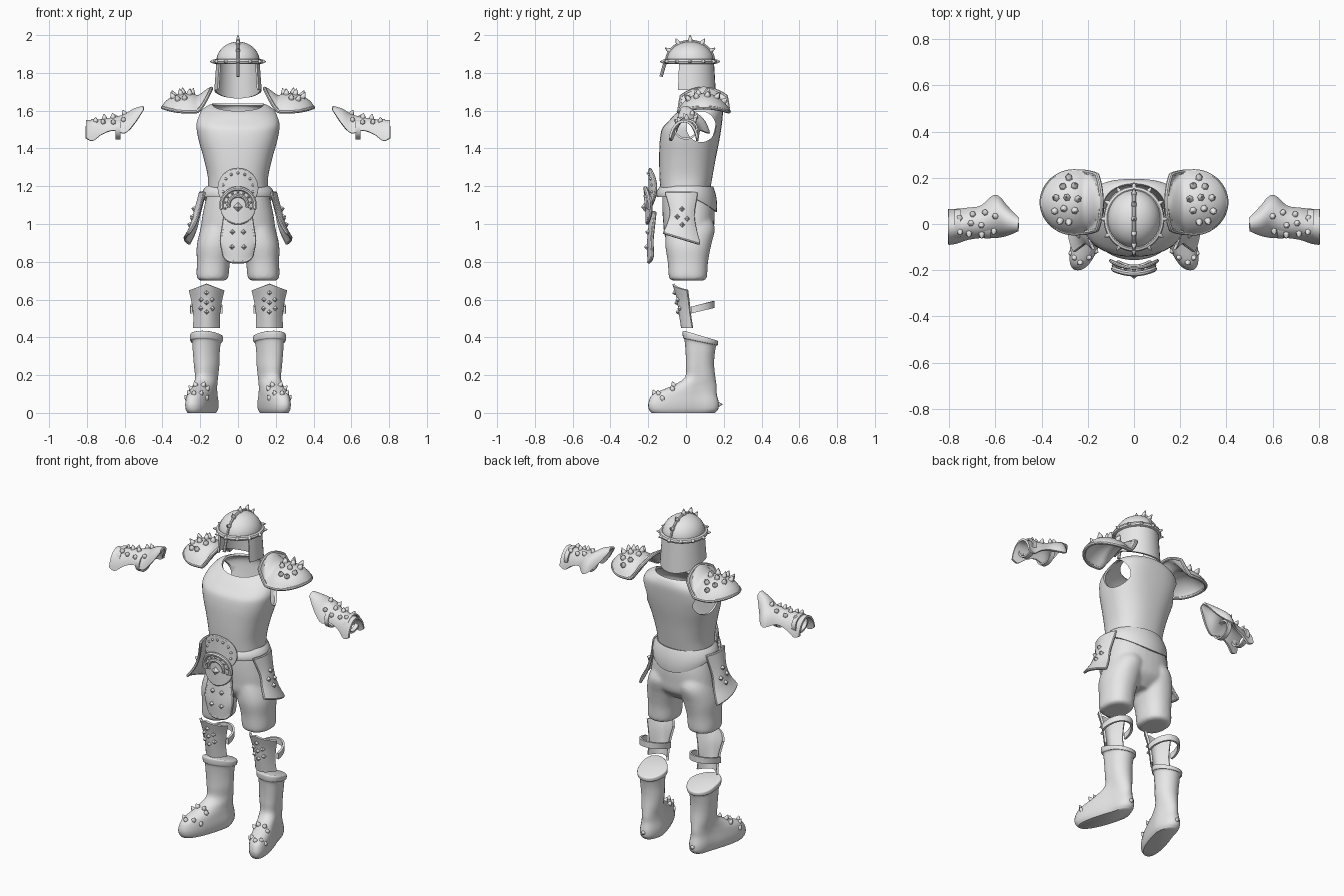
import bpy, bmesh, math
from mathutils import Vector

if "Cube" in bpy.data.objects:
    bpy.data.objects.remove(bpy.data.objects["Cube"])
V, pi = Vector, math.pi

steel = bpy.data.materials.new("plain_grey")
steel.diffuse_color = (0.8, 0.8, 0.8, 1)
steel.use_nodes = True
steel.node_tree.nodes["Principled BSDF"].inputs["Base Color"].default_value = steel.diffuse_color


def spline(rows, t):
    """Smooth interpolation through rows, t in 0..1."""
    k = t * (len(rows) - 1)
    i = min(int(k), len(rows) - 2)
    f = k - i
    g = lambda j: rows[max(0, min(j, len(rows) - 1))]
    return [0.5 * (2 * b + (c - a) * f + (2 * a - 5 * b + 4 * c - d) * f * f + (3 * b - a - 3 * c + d) * f ** 3)
            for a, b, c, d in zip(g(i - 1), g(i), g(i + 1), g(i + 2))]


def finish(name, data, mods=(), mirror=False, angle=40):
    """Make an object, bake its modifiers, shade it."""
    if isinstance(data, bmesh.types.BMesh):
        bmesh.ops.recalc_face_normals(data, faces=data.faces)
        me = bpy.data.meshes.new(name)
        data.to_mesh(me)
        data.free()
    else:
        me = data
    ob = bpy.data.objects.new(name, me)
    bpy.context.collection.objects.link(ob)
    mods = list(mods) + ([("MIRROR", {})] if mirror else [])
    for kind, props in mods:
        m = ob.modifiers.new(kind, kind)
        for key, val in props.items():
            setattr(m, key, val)
    if mods:
        baked = bpy.data.meshes.new_from_object(ob.evaluated_get(bpy.context.evaluated_depsgraph_get()))
        ob.modifiers.clear()
        ob.data = baked
    ob.data.materials.clear()
    ob.data.materials.append(steel)
    bpy.ops.object.select_all(action='DESELECT')
    ob.select_set(True)
    bpy.context.view_layer.objects.active = ob
    bpy.ops.object.shade_smooth_by_angle(angle=math.radians(angle))
    return ob


def loft(bm, rows, steps=24, n=32, caps=(True, True), warp=None):
    """Stack of rings; row = cx, cy, z, rx, ry, squareness."""
    rings = []
    for i in range(steps + 1):
        cx, cy, z, rx, ry, p = spline(rows, i / steps)
        ring = []
        for k in range(n):
            c, s = math.cos(2 * pi * k / n), math.sin(2 * pi * k / n)
            co = V((cx + rx * math.copysign(abs(c) ** (2 / p), c), cy + ry * math.copysign(abs(s) ** (2 / p), s), z))
            ring.append(bm.verts.new(warp(co) if warp else co))
        rings.append(ring)
    for a, b in zip(rings, rings[1:]):
        for k in range(n):
            bm.faces.new((a[k], a[(k + 1) % n], b[(k + 1) % n], b[k]))
    for cap, ring in zip(caps, (rings[0], rings[-1])):
        if cap:
            bm.faces.new(ring)
    return bm


def tube(name, pts, r, closed=True, mirror=False):
    cu = bpy.data.curves.new(name, 'CURVE')
    cu.dimensions, cu.bevel_depth, cu.bevel_resolution, cu.use_fill_caps = '3D', r, 2, True
    sp = cu.splines.new('POLY')
    sp.points.add(len(pts) - 1)
    for p, co in zip(sp.points, pts):
        p.co = (*co, 1)
    sp.use_cyclic_u = closed
    tmp = bpy.data.objects.new("tmp", cu)
    bpy.context.collection.objects.link(tmp)
    me = bpy.data.meshes.new_from_object(tmp.evaluated_get(bpy.context.evaluated_depsgraph_get()))
    bpy.data.objects.remove(tmp)
    return finish(name, me, mirror=mirror)


def spikes(name, spots, r, h, sides=6, mirror=False):
    """Studs with a short foot and a pointed tip, spots = (position, normal)."""
    bm = bmesh.new()
    for p, n in spots:
        m = n.to_track_quat('Z', 'Y').to_matrix().to_4x4()
        for r1, r2, z0, z1 in ((r, r * .85, -.008, h * .3), (r * .85, .002, h * .3, h)):
            m.translation = p + n * (z0 + z1) / 2
            bmesh.ops.create_cone(bm, cap_ends=True, segments=sides, radius1=r1, radius2=r2, depth=z1 - z0, matrix=m)
    finish(name, bm, mirror=mirror, angle=62 if sides > 4 else 30)


def plate(name, f, thick=.014, rim=0, studs=(), sign=1, stud=(.016, .016, 4), n=20, mirror=False):
    """Curved sheet f(a, b) with a, b in -1..1, plus rolled rim and studs."""
    g = [-1 + 2 * i / n for i in range(n + 1)]
    bm = bmesh.new()
    vs = [[bm.verts.new(f(a, b)) for b in g] for a in g]
    for i in range(n):
        for j in range(n):
            bm.faces.new((vs[i][j], vs[i + 1][j], vs[i + 1][j + 1], vs[i][j + 1]))
    bmesh.ops.remove_doubles(bm, verts=bm.verts, dist=1e-5)
    finish(name, bm, [("SOLIDIFY", dict(thickness=thick, offset=0))], mirror)
    if rim:
        edge = [(a, -1) for a in g[:-1]] + [(1, b) for b in g[:-1]]
        edge += [(-a, 1) for a in g[:-1]] + [(-1, -b) for b in g[:-1]]
        tube(name + "_rim", [f(a, b) for a, b in edge], rim, True, mirror)
    if studs:
        e, spots = .02, []
        for a, b in studs:
            nrm = (f(a + e, b) - f(a - e, b)).cross(f(a, b + e) - f(a, b - e)).normalized() * sign
            spots.append((f(a, b) + nrm * thick / 2, nrm))
        spikes(name + "_studs", spots, *stud, mirror=mirror)


def disk(a, b, k=.5):
    return a * math.sqrt(1 - k * b * b), b * math.sqrt(1 - k * a * a)


# Helmet: dome, brow band, crest, nose guard, neck guard
loft_dome = [(0, .022, 1.86 + .105 * math.sin(t), .114 * math.cos(t) + .001, .124 * math.cos(t) + .001, 2)
             for t in [pi / 2 * i / 8 for i in range(9)]]
finish("helmet_dome", loft(bmesh.new(), loft_dome, 16))
ring = lambda t, k=1: V((.118 * k * math.cos(t), .022 + .128 * k * math.sin(t), 1.86))
tube("helmet_band", [ring(2 * pi * i / 40) for i in range(40)], .014)
spikes("helmet_band_spikes", [(ring(t, 1.07), V((math.cos(t), math.sin(t), 0))) for t in [pi / 6 * i for i in range(12)]], .012, .022)
arch = lambda t: V((0, .022 + .125 * math.cos(t), 1.86 + .107 * math.sin(t)))
tube("helmet_crest", [arch(pi * i / 24) for i in range(25)], .008, False)
spikes("helmet_crest_spikes", [(arch(pi * i / 6) + V((0, 0, .004)), V((0, math.cos(pi * i / 6), math.sin(pi * i / 6)))) for i in range(1, 6)], .013, .029)
tube("nose_guard", [(0, -.105, 1.87), (0, -.118, 1.83), (0, -.132, 1.78)], .009, False)


def neck_guard(a, b):
    t, k = 2.1 * a, 1 + .1 * (1 - b) / 2
    low = 1.71 - .045 * max(0, math.cos(t))
    return V((.11 * k * math.sin(t), .025 + .118 * k * math.cos(t), low + (1.86 - low) * (b + 1) / 2))


plate("neck_guard", neck_guard, .01)

# Breastplate shell with arm holes and a scooped neckline
torso = [(0, -.005, 1.165, .16, .13, 2.3), (0, 0, 1.25, .16, .14, 2.4), (0, .008, 1.35, .182, .15, 2.4),
         (0, .02, 1.45, .21, .158, 2.5), (0, .035, 1.53, .222, .155, 2.6), (0, .055, 1.59, .205, .14, 2.6),
         (0, .065, 1.625, .165, .122, 2.3), (0, .07, 1.638, .135, .105, 2.1)]
scoop = lambda c: V((c.x, c.y, c.z - max(0, c.z - 1.5) * max(0, .08 - c.y) * 2.5))
bm = bmesh.new()
bmesh.ops.create_cone(bm, cap_ends=True, segments=32, radius1=.078, radius2=.078, depth=.3)
for v in bm.verts:
    v.co = V((v.co.z + .29, v.co.x + .08, v.co.y * 1.05 + 1.515))
cutter = finish("arm_hole_cutter", bm, mirror=True)
cutter.hide_render = True
finish("breastplate", loft(bmesh.new(), torso, 28, 48, (False, False), scoop),
       [("SOLIDIFY", dict(thickness=.012, offset=-1)), ("BOOLEAN", dict(object=cutter, operation='DIFFERENCE', solver='EXACT'))])
bpy.data.objects.remove(cutter)

# Shoulder guards


def shoulder(a, b):
    x, y = disk(a, b, .5 if a > 0 else .5 - .22 * min(1, -2 * a))
    lip = max(0, (-x - .4) / .6) ** 1.4
    dome = max(0, 1 - x * x - y * y) ** .8
    return V((.27 + .129 * x, .094 + (.133 - .008 * x) * y, 1.595 + .092 * dome + .122 * lip + .022 * max(0, x) ** 2))


plate("shoulder_guards", shoulder, .014, .01, [(-.1, .5), (.3, .5), (-.2, .1), (.15, .15), (.5, .15), (-.1, -.25),
      (.25, -.2), (.55, -.3), (.1, -.6), (.4, -.6), (.1, .75)], 1, (.017, .031, 6), mirror=True)

# Forearm guards with straps
ARM = [(.5, -.025, .02, 1.62, 1.605), (.55, -.046, .072, 1.605, 1.53), (.6, -.055, .122, 1.575, 1.48), (.66, -.055, .075, 1.56, 1.495),
       (.72, -.063, .065, 1.55, 1.475), (.77, -.08, .06, 1.545, 1.44), (.805, -.085, .06, 1.545, 1.455)]


def forearm(a, b):
    x, y0, y1, zt, zb = spline(ARM, (max(-1, min(1, a)) + 1) / 2)
    t = 1.35 * b
    return V((x, (y0 + y1) / 2 + (y1 - y0) / 2 * math.sin(t) / .976, zt - (zt - zb) * (1 - math.cos(t)) / .781))


plate("forearm_guards", forearm, .012, 0, [(-.35, .0), (-.3, -.5), (-.1, .3), (0, -.15), (0, -.6), (.2, .4), (.25, 0),
      (.3, -.45), (.55, .3), (.55, -.25)], 1, (.015, .024, 6), mirror=True)


def strap(name, f, thick=.01):
    plate(name, f, thick, mirror=True, n=24)


for label, cx in (("inner", .635), ("outer", .765)):
    strap(label + "_arm_straps", lambda a, b: V((cx + .013 * b, .058 * math.sin(pi * a), 1.502 + .05 * math.cos(pi * a))))

# Shorts: hips and closed legs fused together
bm = loft(bmesh.new(), [(0, .012, .87, .1, .07, 2), (0, .015, .93, .195, .125, 2.2), (0, .015, 1.0, .195, .135, 2.3),
                        (0, .012, 1.09, .18, .138, 2.3), (0, .0, 1.18, .158, .125, 2.3)])
for s in (1, -1):
    loft(bm, [(s * .135, .01, .7, .062, .08, 2.2), (s * .135, .01, .715, .083, .1, 2.3), (s * .13, .01, .8, .088, .107, 2.2),
              (s * .119, .012, .89, .099, .122, 2.2), (s * .1, .025, .98, .095, .128, 2.1), (s * .09, .02, 1.05, .07, .1, 2)])
finish("shorts", bm, [("REMESH", dict(mode='VOXEL', voxel_size=.01)), ("SMOOTH", dict(factor=.5, iterations=6))], angle=60)

# Belt, deepening to a point at the back


def belt(a, b):
    t = pi * a
    low = 1.145 - .08 * max(0, math.cos(t)) ** 1.5
    u, bulge = (b + 1) / 2, .008 * (1 - b * b)
    return V(((.182 - .022 * u + bulge) * math.sin(t), .004 + (.15 - .018 * u + bulge) * math.cos(t), low + (1.195 - low) * u))


plate("belt", belt, .018, n=36)

# Front plates: belly plate, medallion with arches, hanging flap


def round_plate(cz, r, y, bow):
    def f(a, b):
        x, z = disk(a, b)
        return V((r * x, y + bow * x * x, cz + r * z))
    return f


def arc(r, y, cz, bow, n=24):
    return [V((r * math.cos(t), y + bow * math.cos(t) ** 2, cz + r * math.sin(t))) for t in [-.25 + (pi + .5) * i / n for i in range(n + 1)]]


def rivets(name, pts, r):
    spikes(name, [(p, V((0, -1, 0))) for p in pts], r, .012, 8)


plate("belly_plate", round_plate(1.19, .1, -.19, .03), .016, .008)
rivets("belly_plate_rivets", arc(.08, -.196, 1.19, .02, 8), .009)
plate("medallion", round_plate(1.09, .085, -.205, .02), .018, .009, [(0, 0)], 1, (.026, .022, 4))
tube("medallion_outer_arch", arc(.088, -.215, 1.1, .02), .012, False)
tube("medallion_inner_arch", arc(.05, -.215, 1.1, .005), .01, False)
rivets("medallion_rivets", arc(.069, -.212, 1.1, .015, 8), .008)


def flap(a, b):
    hw, y = spline([(.075, -.197), (.088, -.2), (.078, -.193), (.068, -.185)], (b + 1) / 2)
    low = .8 + .035 * a ** 4
    return V((hw * a, y + .02 * a * a, low + (1.06 - low) * (b + 1) / 2))


plate("front_flap", flap, .014, .009, [(x, z) for x in (-.35, .35) for z in (.2, -.4)])

# Hip plates


def hip(a, b):
    z, y0, y1, x = spline([(.925, -.115, .068, .258), (.985, -.092, .05, .227), (1.06, -.08, .038, .206), (1.165, -.105, .055, .178)], (b + 1) / 2)
    return V((x + .022 * (1 - a * a), (y0 + y1) / 2 + (y1 - y0) / 2 * a, z - .028 * a * (1 - b) / 2))


plate("hip_plates", hip, .014, .008, [(0, .45), (-.4, .1), (.4, .1), (0, -.25)], mirror=True)

# Knee guards with straps


def knee(a, b):
    z, hw, yf, ys = spline([(.45, .067, -.02, .035), (.52, .066, -.033, .024), (.59, .076, -.045, .016), (.65, .09, -.066, .008)], (b + 1) / 2)
    return V((.166 + hw * a, yf + (ys - yf) * a * a, z + (1 - abs(a)) * .033 * (b + 1) / 2))


plate("knee_guards", knee, .012, 0, [(0, .55), (-.35, .3), (.35, .3), (0, .1), (-.4, -.1), (.4, -.1), (0, -.3)],
      1, (.015, .014, 4), mirror=True)


def knee_strap(a, b):
    t = 1.75 * a
    y = .045 + .1 * math.cos(t)
    return V((.168 + .08 * math.sin(t), y, .545 + .25 * (y - .03) + .018 * b))


strap("knee_straps", knee_strap, .012)

# Boots: foot turned outwards, slanted cuff


def boot_warp(c):
    slope = max(0, (c.z - .3) / .12)
    return V((c.x + max(0, .07 - c.y) * .29, c.y, c.z - slope * c.y * .27))


BOOT = [(.165, -.015, 0, .056, .168, 2.3), (.165, -.013, .02, .064, .184, 2.4), (.165, -.013, .055, .066, .186, 2.4),
        (.165, -.005, .1, .061, .168, 2.3), (.165, .04, .14, .057, .122, 2.1), (.165, .074, .185, .059, .082, 2),
        (.165, .074, .25, .066, .075, 2), (.167, .075, .32, .07, .077, 2), (.166, .076, .385, .075, .084, 2),
        (.166, .076, .395, .085, .092, 2), (.166, .076, .425, .086, .094, 2), (.166, .076, .432, .078, .086, 2)]
finish("boots", loft(bmesh.new(), BOOT, 44, 32, warp=boot_warp), mirror=True, angle=50)
toe = []
for h, turns in ((.075, (-2.5, -.7)), (.1, (-2.1, -1.57, -1.05)), (.125, (-2.4, -.75)), (.145, (-1.95, -1.2))):
    cx, cy, z, rx, ry, p = spline(BOOT[2:6], (h - .055) / .13)
    for t in turns:
        c, s = math.cos(t), math.sin(t)
        toe.append((boot_warp(V((cx + .97 * rx * c, cy + .97 * ry * s, h))), V((c * .7, s * .35, .8)).normalized()))
spikes("boot_spikes", toe, .015, .024, mirror=True)
spikes("heel_spikes", [(V((.165, .168, .045)), V((0, 1, 0)))], .014, .025, mirror=True)
